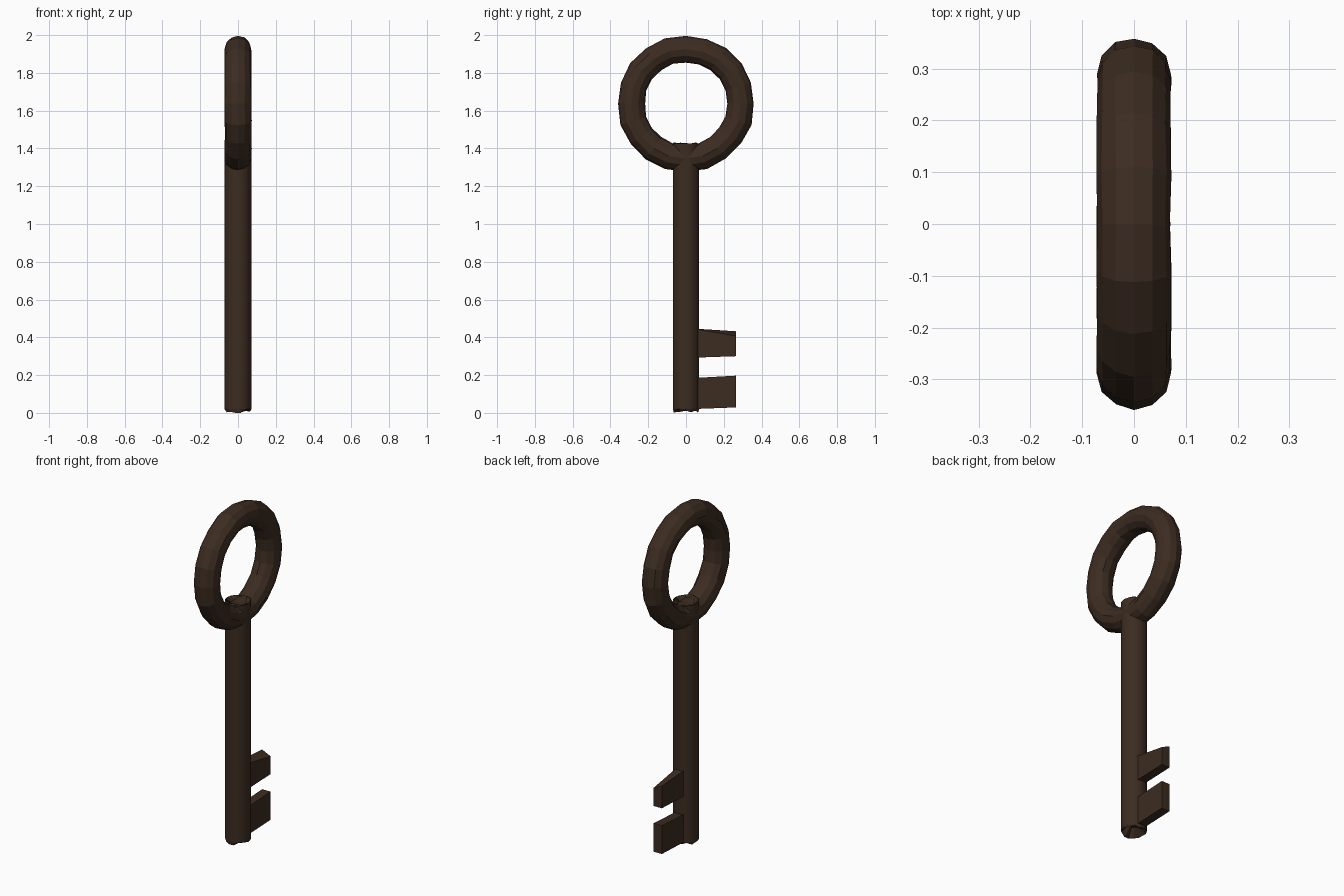
import bpy, bmesh, random
from math import sin, cos, tau

if "Cube" in bpy.data.objects:
    bpy.data.objects.remove(bpy.data.objects["Cube"])

random.seed(4)
iron = bpy.data.materials.new("dark_iron")
iron.diffuse_color = (0.045, 0.025, 0.015, 1)
iron.use_nodes = True
iron.node_tree.nodes["Principled BSDF"].inputs["Base Color"].default_value = iron.diffuse_color


def make(name, bm):
    bmesh.ops.recalc_face_normals(bm, faces=bm.faces)
    me = bpy.data.meshes.new(name)
    bm.to_mesh(me)
    bm.free()
    me.materials.append(iron)
    ob = bpy.data.objects.new(name, me)
    bpy.context.collection.objects.link(ob)
    return ob


def bridge(bm, a, b):
    n = len(a)
    for i in range(n):
        bm.faces.new((a[i], a[(i + 1) % n], b[(i + 1) % n], b[i]))


# Bow: hand-forged ring standing in the YZ plane
bm = bmesh.new()
MAJ, MIN = 20, 12
rings = []
for i in range(MAJ):
    a = tau * i / MAJ
    r0 = 0.291 + random.uniform(-0.003, 0.003)
    ring = []
    for j in range(MIN):
        b = tau * j / MIN
        m = 0.072 + random.uniform(-0.003, 0.001)
        r = r0 + m * cos(b)
        ring.append(bm.verts.new((m * sin(b), r * sin(a), 1.637 + r * cos(a))))
    rings.append(ring)
for i in range(MAJ):
    bridge(bm, rings[i], rings[(i + 1) % MAJ])
make("bow_ring", bm)

# Shaft: round bar with rough, slightly sunken ends
bm = bmesh.new()
N = 14
loops = []
for z, r, rough in ((0.055, 0.02, 0.015), (0.009, 0.066, 0.009), (0.02, 0.071, 0),
                    (1.425, 0.071, 0), (1.428, 0.066, 0.006), (1.385, 0.02, 0.015)):
    loops.append([bm.verts.new((r * cos(tau * k / N), r * sin(tau * k / N),
                                z + random.uniform(-rough, rough))) for k in range(N)])
for a, b in zip(loops, loops[1:]):
    bridge(bm, a, b)
bm.faces.new(loops[0])
bm.faces.new(loops[-1])
shaft = make("shaft", bm)
for p in shaft.data.polygons:
    p.use_smooth = p.area > 0.02


# Bits: tapered teeth on the +Y side, profile in (y, z)
def tooth(name, profile, outer_drop=0.0):
    bm = bmesh.new()
    sides = []
    for x in (-0.027, 0.027):
        side = [bm.verts.new((x, y, z)) for y, z in profile]
        if x > 0:
            side[2].co.z -= outer_drop
        sides.append(side)
    bridge(bm, *sides)
    for s in sides:
        bm.faces.new(s)
    make(name, bm)


tooth("upper_bit", [(0.03, 0.292), (0.265, 0.3), (0.265, 0.432), (0.03, 0.447)], 0.025)
tooth("lower_bit", [(0.03, 0.02), (0.265, 0.029), (0.265, 0.197), (0.03, 0.184)])
